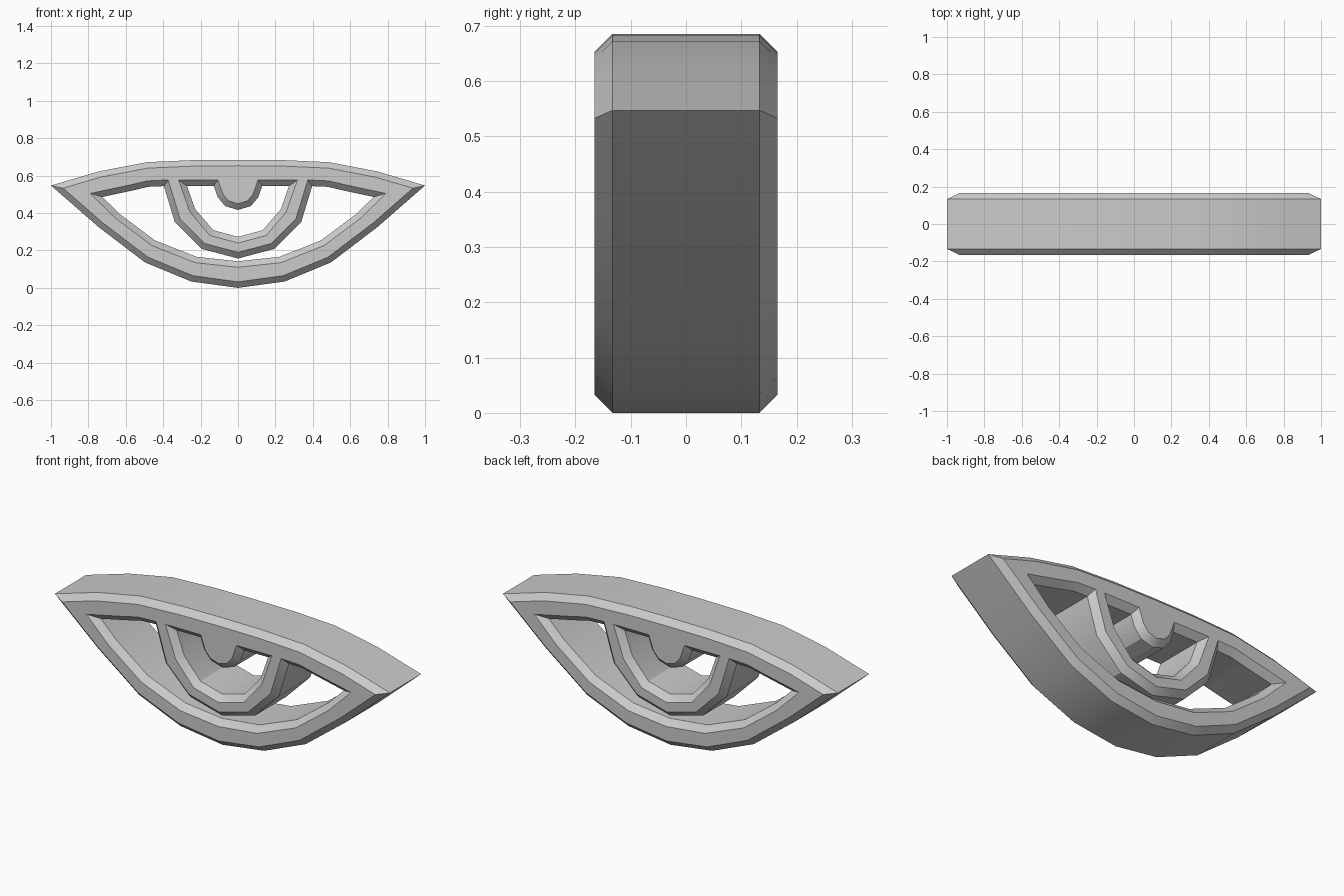
import bpy, bmesh, math
from mathutils import Vector

if "Cube" in bpy.data.objects:
    bpy.data.objects.remove(bpy.data.objects["Cube"])

FACE_Y, WALL_Y, BEVEL = 0.165, 0.133, 0.032


def mirror_loop(half):
    """Close a right-half profile (starting and ending on x = 0) across the centre."""
    return [Vector(p) for p in half] + [Vector((-x, z)) for x, z in half[-2:0:-1]]


def inset(loop, d):
    """Mitred inward offset of a closed 2D loop."""
    n = len(loop)
    area = sum(loop[i].cross(loop[(i + 1) % n]) for i in range(n))
    s = 1 if area > 0 else -1
    out = []
    for i, p in enumerate(loop):
        a = (p - loop[i - 1]).normalized()
        b = (loop[(i + 1) % n] - p).normalized()
        na, nb = Vector((-a.y, a.x)) * s, Vector((-b.y, b.x)) * s
        out.append(p + (na + nb) * (d / (1 + na.dot(nb))))
    return out


# Outer lid outline, widest section
lid = mirror_loop([(0, 0), (.25, .034), (.497, .136), (.743, .323), (1, .547),
                   (.743, .623), (.487, .672), (.24, .683), (0, .685)])
# Eye white opening, wrapping around the iris ring
white = mirror_loop([(0, .11), (.23, .135), (.46, .226), (.655, .372), (.79, .505),
                     (.57, .552), (.485, .572), (.373, .577), (.31, .37),
                     (.177, .237), (0, .19)])
# Opening between the iris ring and the pupil
iris = mirror_loop([(0, .24), (.15, .28), (.257, .405), (.318, .577), (.107, .577),
                    (.08, .5), (.05, .465), (0, .45)])

# (face loop, wall loop) pairs: bevel shrinks the outline and opens the holes
pairs = [(inset(lid, BEVEL), lid),
         (white, inset(white, BEVEL)),
         (iris, inset(iris, BEVEL))]

bm = bmesh.new()
caps = {-1: [], 1: []}
for face, wall in pairs:
    rings = [[bm.verts.new((p.x, y, p.y)) for p in pts]
             for pts, y in ((face, -FACE_Y), (wall, -WALL_Y), (wall, WALL_Y), (face, FACE_Y))]
    n = len(face)
    for r0, r1 in zip(rings, rings[1:]):
        for i in range(n):
            j = (i + 1) % n
            bm.faces.new((r0[i], r0[j], r1[j], r1[i]))
    for side, ring in ((-1, rings[0]), (1, rings[-1])):
        caps[side] += [bm.edges.get((ring[i], ring[(i + 1) % n])) for i in range(n)]

# Flat front and back faces with openings
for side, edges in caps.items():
    bmesh.ops.triangle_fill(bm, edges=edges, use_beauty=True, normal=(0, side, 0))
bmesh.ops.recalc_face_normals(bm, faces=bm.faces)
bmesh.ops.dissolve_limit(bm, angle_limit=math.radians(0.5), verts=[],
                         edges=[e for e in bm.edges
                                if all(abs(abs(v.co.y) - FACE_Y) < 1e-5 for v in e.verts)])

mesh = bpy.data.meshes.new("eye_emblem")
bm.to_mesh(mesh)
bm.free()
eye = bpy.data.objects.new("eye_emblem", mesh)
bpy.context.collection.objects.link(eye)
bpy.context.view_layer.objects.active = eye
eye.select_set(True)
bpy.ops.object.shade_smooth_by_angle(angle=math.radians(30))
